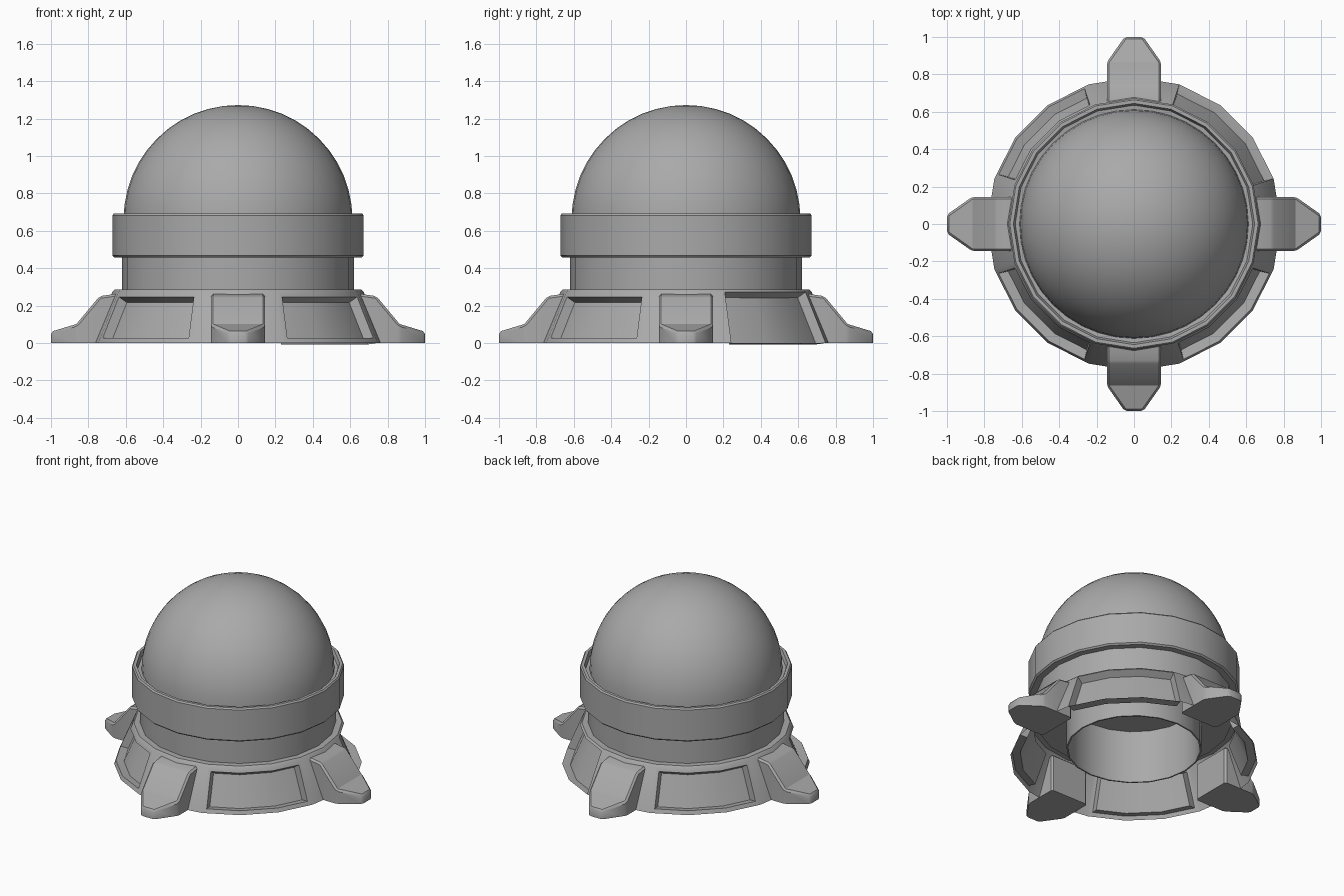
import bpy, bmesh, math
from mathutils import Matrix

if "Cube" in bpy.data.objects:
    bpy.data.objects.remove(bpy.data.objects["Cube"])

SIDES = 20
grey = bpy.data.materials.new("mid_grey")
grey.diffuse_color = (0.4, 0.4, 0.4, 1)
grey.use_nodes = True
grey.node_tree.nodes["Principled BSDF"].inputs["Base Color"].default_value = grey.diffuse_color


def finish(bm, name, angle=30):
    mesh = bpy.data.meshes.new(name)
    bm.to_mesh(mesh)
    bm.free()
    mesh.materials.append(grey)
    ob = bpy.data.objects.new(name, mesh)
    bpy.context.collection.objects.link(ob)
    bpy.ops.object.select_all(action='DESELECT')
    ob.select_set(True)
    bpy.context.view_layer.objects.active = ob
    bpy.ops.object.shade_smooth_by_angle(angle=math.radians(angle))
    return ob


def lathe(profile, sides=SIDES):
    """Spin (radius, z) points around z; returns the bmesh and its face rows."""
    bm = bmesh.new()
    rings = []
    for r, z in profile:
        if r == 0:
            rings.append([bm.verts.new((0, 0, z))] * sides)
        else:
            rings.append([bm.verts.new((r * math.cos(2 * math.pi * i / sides),
                                        r * math.sin(2 * math.pi * i / sides), z))
                          for i in range(sides)])
    rows = []
    for a, b in zip(rings, rings[1:]):
        row = []
        for i in range(sides):
            j = (i + 1) % sides
            corners = list(dict.fromkeys((a[i], a[j], b[j], b[i])))
            row.append(bm.faces.new(corners))
        rows.append(row)
    return bm, rows


# Sloped base skirt with four recessed panels between the feet
bm, rows = lathe([(0.785, 0), (0.672, 0.272), (0.66, 0.285), (0.61, 0.285)])
for q in range(4):
    panel = [rows[0][q * 5 + k] for k in (1, 2, 3)]
    for thick, depth in ((0.028, 0), (0.012, -0.05)):
        bmesh.ops.inset_region(bm, faces=panel, thickness=thick, depth=depth,
                               use_boundary=True, use_even_offset=True)
finish(bm, "base_skirt")

# Four tapered feet
for k in range(4):
    bm = bmesh.new()
    sections = []
    for r, top, half in ((0.635, 0.265, 0.145), (0.74, 0.25, 0.145),
                         (0.865, 0.1, 0.145), (1.0, 0.06, 0.05)):
        sections.append([bm.verts.new(p) for p in
                         ((r, -half, 0), (r, half, 0), (r, half, top), (r, -half, top))])
    for a, b in zip(sections, sections[1:]):
        for i in range(4):
            j = (i + 1) % 4
            bm.faces.new((a[i], a[j], b[j], b[i]))
    bm.faces.new(sections[0])
    bm.faces.new(sections[-1])
    bmesh.ops.recalc_face_normals(bm, faces=bm.faces)
    upper = [e for e in bm.edges if max(v.co.z for v in e.verts) > 0.01
             and e.calc_face_angle(0) > 0.6]
    bmesh.ops.bevel(bm, geom=upper, offset=0.012, segments=1, affect='EDGES')
    bmesh.ops.rotate(bm, verts=bm.verts, matrix=Matrix.Rotation(k * math.pi / 2, 3, 'Z'))
    finish(bm, "foot_%d" % (k + 1))

# Neck with its underside
bm, _ = lathe([(0.43, 0.275), (0.62, 0.275), (0.62, 0.47)])
finish(bm, "neck")

# Hollow tube hanging inside the base, closed at its top
bm, _ = lathe([(0, 0.44), (0.42, 0.44), (0.42, 0.07), (0.43, 0.07), (0.43, 0.44)])
finish(bm, "inner_tube")

# Collar band holding the dome
bm, _ = lathe([(0.61, 0.458), (0.662, 0.458), (0.672, 0.468), (0.672, 0.682),
               (0.664, 0.692), (0.645, 0.692), (0.635, 0.665), (0.59, 0.66)])
finish(bm, "collar")

# Smooth dome
arc = [(0.612 * math.cos(t * math.pi / 24), 0.66 + 0.612 * math.sin(t * math.pi / 24))
       for t in range(12)]
bm, _ = lathe([(0.612, 0.62)] + arc + [(0, 1.272)], 40)
finish(bm, "dome")
